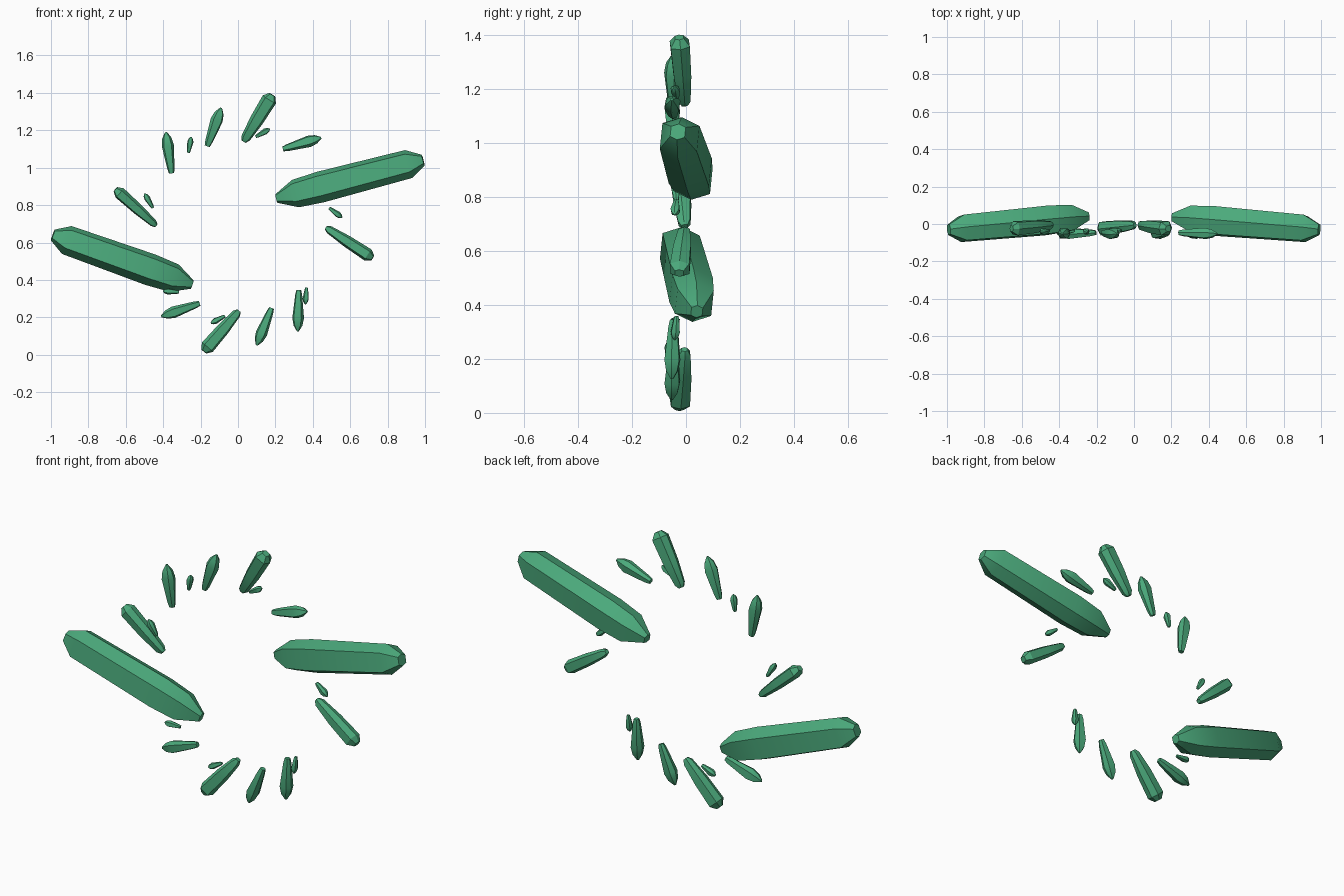
import bpy, bmesh, math, random
from mathutils import Vector

if "Cube" in bpy.data.objects:
    bpy.data.objects.remove(bpy.data.objects["Cube"])

random.seed(4)
green = bpy.data.materials.new("crystal_green")
green.diffuse_color = (0.07, 0.40, 0.20, 1)
green.use_nodes = True
green.node_tree.nodes["Principled BSDF"].inputs["Base Color"].default_value = green.diffuse_color

# Lengthwise profiles: (position along axis, radius factor), inner to outer end
LARGE = [(0.0, 0.28), (0.13, 0.9), (0.3, 1.0), (0.9, 0.92), (1.0, 0.36)]
BLUNT = [(0.0, 0.32), (0.07, 0.62), (0.45, 0.9), (0.9, 1.0), (1.0, 0.45)]
SLIM = [(0.0, 0.42), (0.12, 0.6), (0.68, 1.0), (0.86, 0.75), (1.0, 0.16)]


def boxy(v):
    """Push a unit coordinate outwards for a squarer section."""
    return math.copysign(abs(v) ** 0.65, v) if abs(v) > 1e-6 else 0.0


def crystal(name, inner, outer, width, depth, profile, twist, smooth=30):
    """Six-sided crystal lofted between two points, broad faces front and back."""
    a, b = Vector(inner), Vector(outer)
    axis = (b - a).normalized()
    side = axis.cross(Vector((0, 1, 0))).normalized()
    back = side.cross(axis).normalized()
    if back.y < 0:
        back = -back
    if side.z < 0:
        side = -side
    u = side * math.cos(twist) + back * math.sin(twist)
    v = back * math.cos(twist) - side * math.sin(twist)
    bm = bmesh.new()
    rings = []
    for t, r in profile:
        ring = []
        for i in range(6):
            ang = i * math.pi / 3
            p = a.lerp(b, t) + u * boxy(math.cos(ang)) * r * width / 2
            ring.append(bm.verts.new(p + v * boxy(math.sin(ang)) * r * depth / 2))
        rings.append(ring)
    for r0, r1 in zip(rings, rings[1:]):
        for i in range(6):
            j = (i + 1) % 6
            bm.faces.new((r0[i], r0[j], r1[j], r1[i]))
    bm.faces.new(rings[0])
    bm.faces.new(rings[-1])
    bmesh.ops.recalc_face_normals(bm, faces=bm.faces)
    me = bpy.data.meshes.new(name)
    bm.to_mesh(me)
    bm.free()
    me.materials.append(green)
    ob = bpy.data.objects.new(name, me)
    bpy.context.collection.objects.link(ob)
    bpy.ops.object.select_all(action='DESELECT')
    bpy.context.view_layer.objects.active = ob
    ob.select_set(True)
    bpy.ops.object.shade_smooth_by_angle(angle=math.radians(smooth))


# Two large side crystals
crystal("large_crystal_right", (0.205, 0.035, 0.835), (0.99, -0.03, 1.04),
        0.168, 0.165, LARGE, 0.1)
crystal("large_crystal_left", (-0.245, 0.04, 0.375), (-0.99, -0.03, 0.64),
        0.172, 0.165, LARGE, 0.1)

# Medium blunt crystals: inner x, z, outer x, z, width
for k, (x0, z0, x1, z1, w) in enumerate([
        (0.03, 1.14, 0.183, 1.39, 0.083), (-0.437, 0.69, -0.655, 0.885, 0.066),
        (0.47, 0.68, 0.72, 0.517, 0.07), (0.005, 0.235, -0.183, 0.018, 0.077)]):
    crystal(f"medium_crystal_{k + 1}", (x0, -0.005, z0), (x1, -0.025, z1),
            w, 0.078, BLUNT, random.uniform(-0.15, 0.15))

# Slender crystals with pointed outer ends
for k, (x0, z0, x1, z1, w) in enumerate([
        (-0.165, 1.115, -0.09, 1.32, 0.067), (-0.355, 0.97, -0.385, 1.19, 0.065),
        (0.24, 1.1, 0.445, 1.16, 0.063), (0.325, 0.345, 0.32, 0.125, 0.063),
        (0.18, 0.25, 0.1, 0.05, 0.063), (-0.205, 0.275, -0.41, 0.205, 0.063)]):
    crystal(f"slender_crystal_{k + 1}", (x0, -0.047, z0), (x1, -0.052, z1),
            w, 0.06, SLIM, random.uniform(-0.2, 0.2))

# Tiny shards
for k, (x0, z0, x1, z1) in enumerate([
        (-0.265, 1.08, -0.25, 1.165), (-0.455, 0.785, -0.5, 0.862),
        (0.095, 1.165, 0.17, 1.208), (0.488, 0.785, 0.557, 0.733),
        (0.366, 0.358, 0.36, 0.27), (-0.07, 0.207, -0.145, 0.168),
        (-0.315, 0.335, -0.402, 0.34)]):
    crystal(f"shard_{k + 1}", (x0, -0.035, z0), (x1, -0.042, z1),
            0.033, 0.035, SLIM, random.uniform(-0.2, 0.2))
